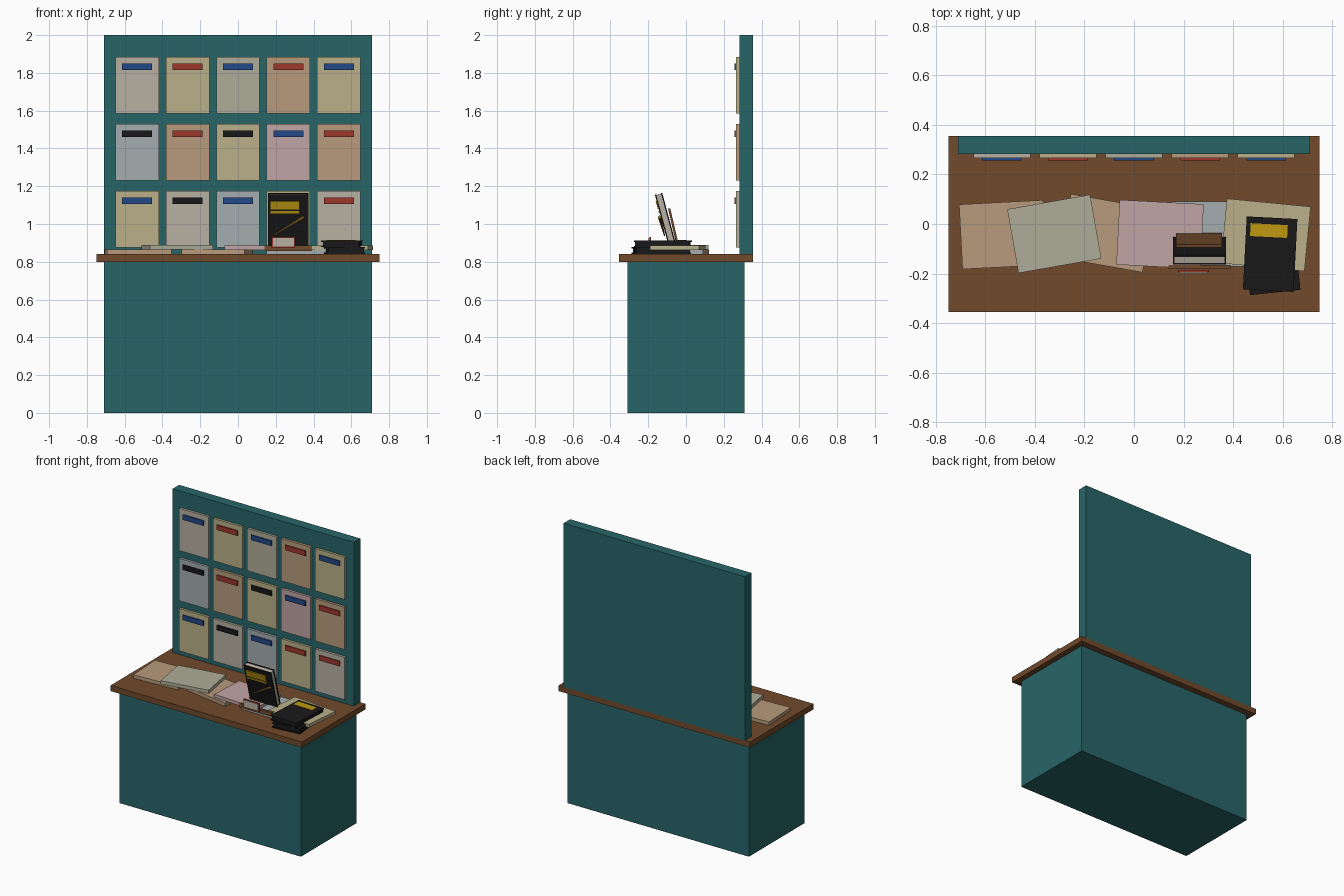
import bpy, bmesh
from math import radians
from mathutils import Matrix, Vector

if "Cube" in bpy.data.objects:
    bpy.data.objects.remove(bpy.data.objects["Cube"])

def mat(name, hexcode):
    m = bpy.data.materials.new(name)
    rgb = [min(1, int(hexcode[i:i + 2], 16) / 255 * 1.1) ** 2.2 for i in (0, 2, 4)]
    m.diffuse_color = (*rgb, 1)
    m.use_nodes = True
    m.node_tree.nodes["Principled BSDF"].inputs["Base Color"].default_value = m.diffuse_color
    return m

M = {n: mat(n, h) for n, h in dict(
    teal="285c5e", wood="66442a", cream="a69f92", yellow="a89f7c", olive="9d9c8a",
    tan="a58c70", bluegrey="949c9f", pink="ae9494", blue="24437a", red="8e352c",
    black="1c1c1d", gold="ab8b15", pen="8a6a2c").items()}

def add(name, bm, color, matrix):
    me = bpy.data.meshes.new(name)
    bm.to_mesh(me)
    bm.free()
    ob = bpy.data.objects.new(name, me)
    ob.matrix_world = matrix
    me.materials.append(M[color])
    bpy.context.collection.objects.link(ob)
    return ob

def box(name, center, size, color, frame=Matrix(), turn=0, axis='Z'):
    bm = bmesh.new()
    bmesh.ops.create_cube(bm, size=1)
    bmesh.ops.scale(bm, vec=size, verts=bm.verts)
    return add(name, bm, color, frame @ Matrix.Translation(center) @ Matrix.Rotation(radians(turn), 4, axis))

# Cabinet, counter and display board
box("cabinet", (0, 0, 0.40), (1.42, 0.62, 0.80), "teal")
box("counter_top", (0, 0, 0.82), (1.50, 0.71, 0.04), "wood")
box("display_board", (0, 0.319, 1.42), (1.42, 0.072, 1.16), "teal")

# Papers pinned to the board, each with a headline bar
rows = [
    (1.735, "cream yellow olive tan yellow", "blue red blue red blue"),
    (1.38, "bluegrey tan yellow pink tan", "black red black blue red"),
    (1.025, "yellow cream bluegrey yellow cream", "blue black blue red red"),
]
for z, papers, bars in rows:
    for c, (paper, bar) in enumerate(zip(papers.split(), bars.split())):
        x = (c - 2) * 0.267
        box("board_paper", (x, 0.275, z), (0.23, 0.018, 0.30), paper)
        box("headline_bar", (x, 0.262, z + 0.098), (0.16, 0.01, 0.035), bar)

# Papers lying on the counter: lower and upper layers
for x, y, z, turn, color in [
    (-0.53, -0.043, 0.853, 3, "tan"),
    (-0.11, -0.037, 0.852, -10, "tan"),
    (0.32, -0.04, 0.853, 0, "bluegrey"),
    (-0.322, -0.04, 0.877, 10, "olive"),
    (0.105, -0.042, 0.874, -3, "pink"),
    (0.532, -0.044, 0.874, -5.5, "yellow"),
]:
    box("counter_paper", (x, y, z), (0.34, 0.262, 0.024), color, turn=turn)

# Stack of two flat books
def flat_book(x, y, z, turn, name):
    f = Matrix.Translation((x, y, z)) @ Matrix.Rotation(radians(turn), 4, 'Z')
    box(name + "_pages", (0.002, 0, 0), (0.192, 0.284, 0.03), "black", f)
    for s in (-1, 1):
        box(name + "_cover", (0, 0, s * 0.0145), (0.205, 0.295, 0.007), "black", f)
    return f

flat_book(0.555, -0.130, 0.859, 6, "lower_book")
f = flat_book(0.55, -0.122, 0.895, -3, "upper_book")
box("upper_book_label", (-0.01, 0.095, 0.019), (0.15, 0.052, 0.004), "gold", f)

# Displayed book tilted on its stand
f = Matrix.Translation((0.265, -0.109, 1.025)) @ Matrix.Rotation(radians(15), 4, 'X')
box("standing_book_pages", (0, 0, 0), (0.206, 0.026, 0.272), "cream", f)
for s in (-1, 1):
    box("standing_book_cover", (0, s * 0.0165, 0), (0.214, 0.007, 0.28), "black", f)
box("cover_label", (-0.017, -0.022, 0.083), (0.152, 0.006, 0.045), "gold", f)
box("cover_stripe", (-0.017, -0.022, 0.045), (0.152, 0.006, 0.012), "gold", f)

# Tapered pen on the cover
bm = bmesh.new()
bmesh.ops.create_cone(bm, cap_ends=True, segments=8, radius1=0.003, radius2=0.009, depth=0.19)
direction = Vector((0.16, 0, 0.10)).to_track_quat('Z', 'Y').to_matrix().to_4x4()
add("cover_pen", bm, "pen", f @ Matrix.Translation((0.004, -0.027, -0.031)) @ direction)

# Stand back support and lip
box("stand_back", (0.262, -0.066, 0.982), (0.185, 0.012, 0.205), "wood", turn=13, axis='X')
box("stand_lip", (0.265, -0.174, 0.872), (0.25, 0.016, 0.03), "wood")

# Blank price card with a coloured frame
box("price_card_frame", (0.24, -0.19, 0.903), (0.124, 0.008, 0.058), "red")
box("price_card_face", (0.24, -0.195, 0.903), (0.112, 0.006, 0.046), "cream")
